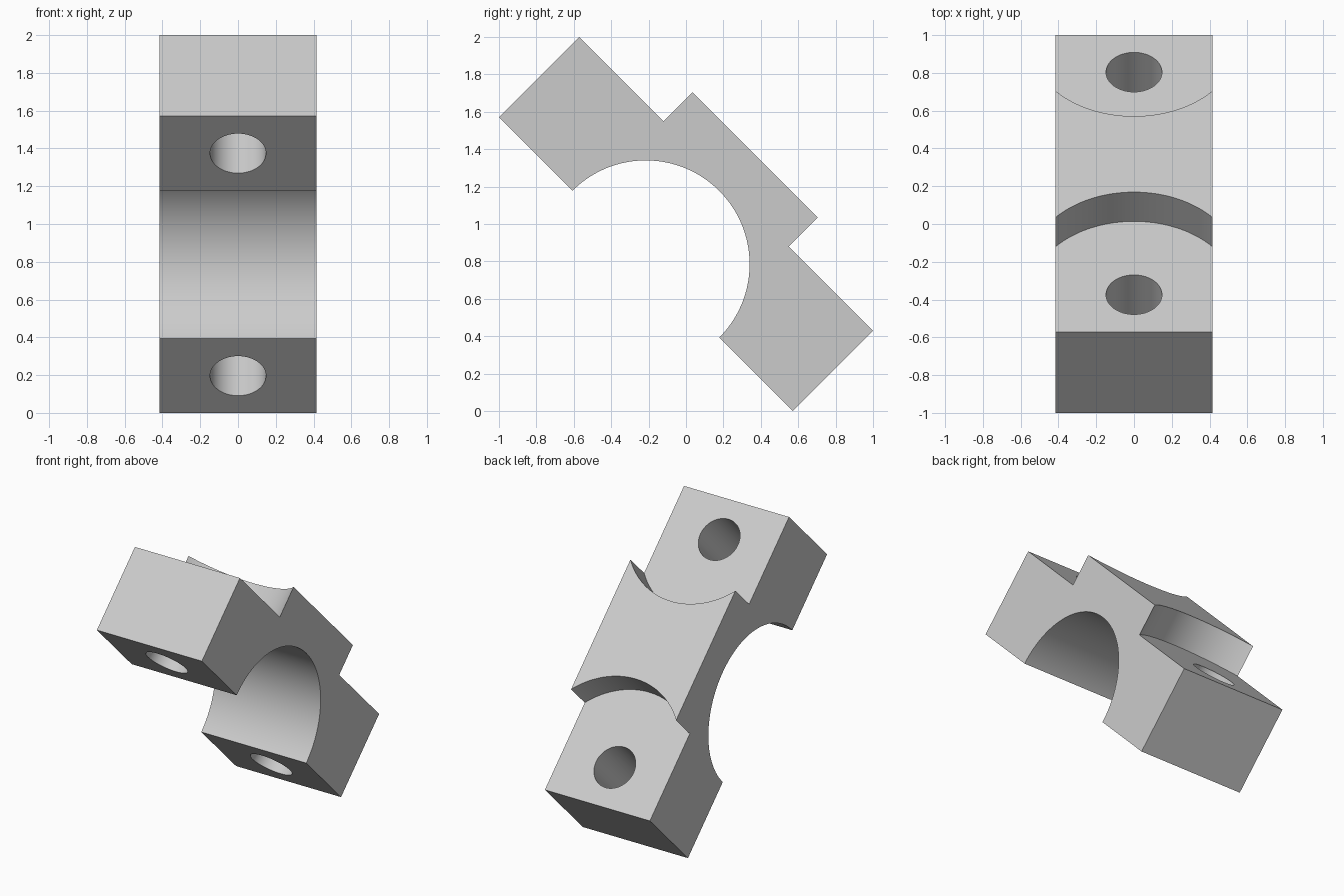
import bpy, bmesh, math
from mathutils import Matrix

cube = bpy.data.objects.get("Cube")
if cube:
    bpy.data.objects.remove(cube, do_unlink=True)

HALF_WIDTH, HALF_LENGTH = 0.415, 1.111
EAR_HEIGHT, TOTAL_HEIGHT = 0.608, 0.827
BORE_RADIUS = 0.555
BOLT_OFFSET, BOLT_RADIUS, SEAT_RADIUS = 0.833, 0.148, 0.549

grey = bpy.data.materials.new("plain_grey")
grey.use_nodes = True
colour = (0.6, 0.6, 0.6, 1)
grey.diffuse_color = colour
grey.node_tree.nodes["Principled BSDF"].inputs["Base Color"].default_value = colour


def make_object(name, bm):
    bmesh.ops.recalc_face_normals(bm, faces=bm.faces)
    mesh = bpy.data.meshes.new(name)
    bm.to_mesh(mesh)
    bm.free()
    mesh.materials.append(grey)
    obj = bpy.data.objects.new(name, mesh)
    bpy.context.collection.objects.link(obj)
    return obj


def cut_cylinder(target, radius, y, bottom, top):
    """Cut an upright cylinder out of the target."""
    bm = bmesh.new()
    bmesh.ops.create_cone(bm, cap_ends=True, segments=128, radius1=radius,
                          radius2=radius, depth=top - bottom,
                          matrix=Matrix.Translation((0, y, (top + bottom) / 2)))
    cutter = make_object("cutter", bm)
    cutter.hide_render = True
    mod = target.modifiers.new("cut", 'BOOLEAN')
    mod.operation, mod.solver, mod.object = 'DIFFERENCE', 'EXACT', cutter
    bpy.context.view_layer.objects.active = target
    bpy.ops.object.modifier_apply(modifier=mod.name)
    bpy.data.objects.remove(cutter, do_unlink=True)


# Block with a half-round bore, extruded across its width
steps = 96
profile = [(-HALF_LENGTH, 0), (-HALF_LENGTH, TOTAL_HEIGHT),
           (HALF_LENGTH, TOTAL_HEIGHT), (HALF_LENGTH, 0)]
profile += [(BORE_RADIUS * math.cos(math.pi * i / steps),
             BORE_RADIUS * math.sin(math.pi * i / steps)) for i in range(steps + 1)]
bm = bmesh.new()
side = bm.faces.new([bm.verts.new((-HALF_WIDTH, y, z)) for y, z in profile])
extruded = bmesh.ops.extrude_face_region(bm, geom=[side], use_keep_orig=True)["geom"]
bmesh.ops.translate(bm, vec=(2 * HALF_WIDTH, 0, 0),
                    verts=[v for v in extruded if isinstance(v, bmesh.types.BMVert)])
cap = make_object("bearing_cap", bm)

# Round bolt seats and through holes at both ends
for sign in (-1, 1):
    y = sign * BOLT_OFFSET
    cut_cylinder(cap, SEAT_RADIUS, y, EAR_HEIGHT, TOTAL_HEIGHT + 0.2)
    cut_cylinder(cap, BOLT_RADIUS, y, -0.2, TOTAL_HEIGHT + 0.2)

# Tilt the cap and stand it on the floor
cap.data.transform(Matrix.Translation((0, -0.215, 0.785))
                   @ Matrix.Rotation(math.radians(-45), 4, 'X'))
bpy.ops.object.select_all(action='DESELECT')
cap.select_set(True)
bpy.context.view_layer.objects.active = cap
bpy.ops.object.shade_smooth_by_angle(angle=math.radians(30))
